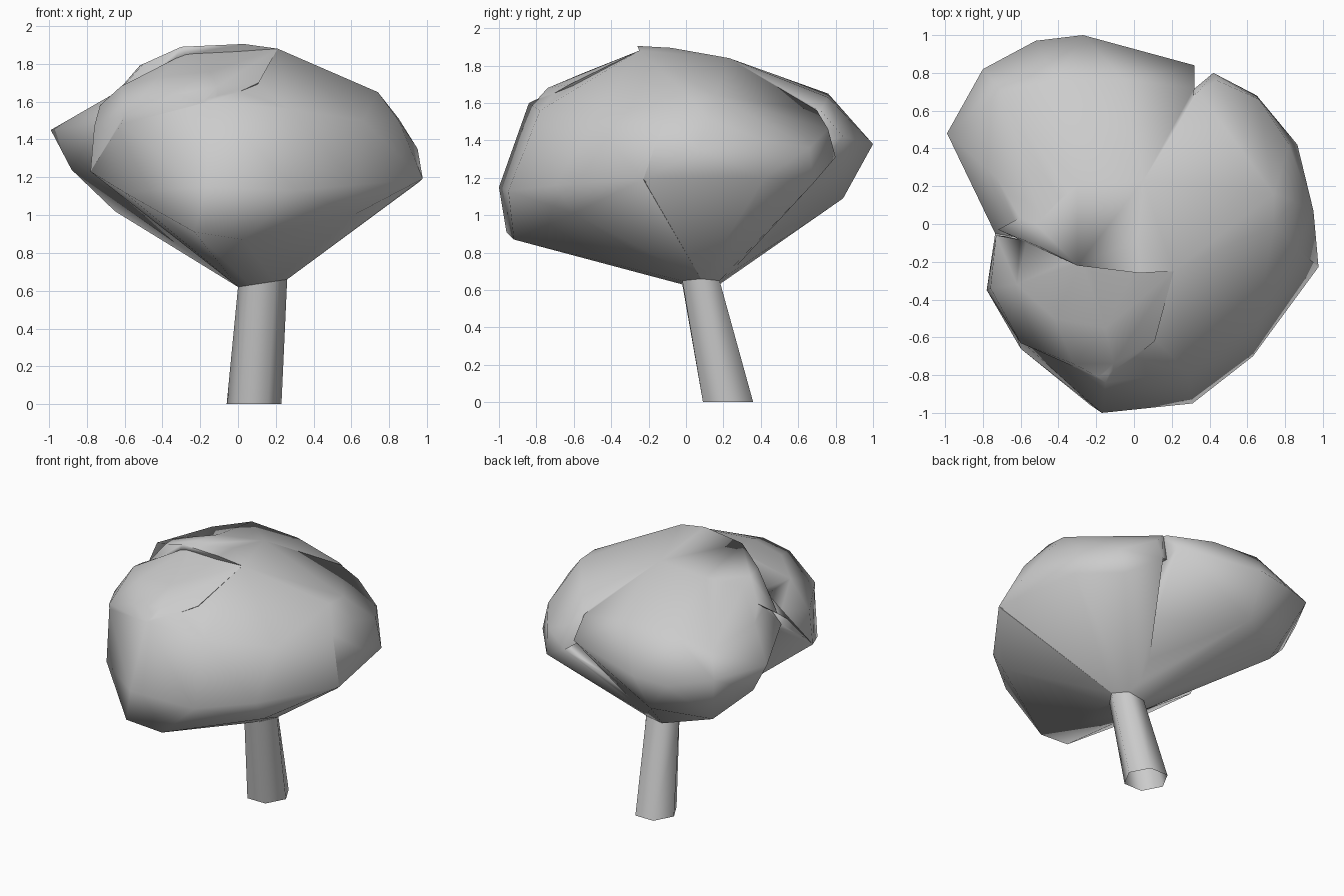
import bpy, bmesh
from math import cos, sin, pi, radians

if "Cube" in bpy.data.objects:
    bpy.data.objects.remove(bpy.data.objects["Cube"])


def make_object(bm, name):
    bmesh.ops.recalc_face_normals(bm, faces=bm.faces)
    me = bpy.data.meshes.new(name)
    bm.to_mesh(me)
    bm.free()
    ob = bpy.data.objects.new(name, me)
    bpy.context.collection.objects.link(ob)
    return ob


def activate(ob):
    bpy.ops.object.select_all(action='DESELECT')
    ob.select_set(True)
    bpy.context.view_layer.objects.active = ob


def ring(cx, cy, z, rx, ry, tilt=0.0, n=6):
    return [(cx + rx * cos(2 * pi * i / n), cy + ry * sin(2 * pi * i / n),
             z + tilt * cos(2 * pi * i / n)) for i in range(n)]


def lobe(name, pts):
    """Low-poly foliage clump: convex hull of its corner points."""
    bm = bmesh.new()
    for p in pts:
        bm.verts.new(p)
    res = bmesh.ops.convex_hull(bm, input=bm.verts)
    junk = {g for g in res["geom_interior"] + res["geom_unused"]
            if isinstance(g, bmesh.types.BMVert)}
    bmesh.ops.delete(bm, geom=list(junk), context='VERTS')
    return make_object(bm, name)


# Leaning six-sided trunk, open at both ends
collar = ring(0.13, 0.08, 0.64, 0.13, 0.115, 0.02)
bm = bmesh.new()
low = [bm.verts.new(p) for p in ring(0.085, 0.225, 0, 0.145, 0.155)]
top = [bm.verts.new(p) for p in collar]
for i in range(6):
    j = (i + 1) % 6
    bm.faces.new((low[i], low[j], top[j], top[i]))
trunk = make_object(bm, "trunk")
activate(trunk)
bpy.ops.object.shade_smooth_by_angle(angle=radians(80))

# Shared crown top, overhanging right rim and right shoulder of the foliage
crown = [(0.21, -0.25, 1.88), (-0.25, -0.15, 1.87), (0.05, 0.23, 1.84), (-0.3, 0.2, 1.80)]
rim = [(0.98, -0.225, 1.19), (0.94, -0.11, 1.25), (0.92, 0.07, 1.24), (0.865, 0.42, 1.20),
       (0.65, 0.68, 1.17), (0.42, 0.80, 1.31)]
shoulder = [(0.66, -0.50, 1.50), (0.74, 0.0, 1.65), (0.85, -0.12, 1.50)]

# Large front clump, tapering down to the trunk
foliage = lobe("foliage", collar + crown + shoulder + [
    (0.98, -0.23, 1.19), (0.63, -0.70, 1.16), (0.63, -0.60, 1.01), (0.03, -0.92, 0.87),
    (-0.23, -0.96, 0.91), (-0.17, -1.0, 1.15), (0.31, -0.95, 1.13), (-0.60, -0.66, 1.12),
    (-0.78, -0.35, 1.23), (-0.735, -0.05, 1.48), (-0.62, -0.60, 1.48), (-0.15, -0.84, 1.60),
    (0.28, -0.78, 1.56)])

parts = [
    # Large back left clump
    lobe("back_foliage", collar + crown + [
        (-0.99, 0.48, 1.45), (-0.80, 0.82, 1.42), (-0.52, 0.97, 1.36), (-0.27, 1.0, 1.38),
        (0.32, 0.84, 1.42), (-0.88, 0.48, 1.24), (-0.65, 0.62, 1.02), (-0.30, 0.84, 1.09),
        (-0.25, 0.25, 0.82), (-0.735, -0.04, 1.48), (-0.73, 0.25, 1.60), (-0.70, 0.70, 1.56),
        (-0.42, 0.76, 1.65), (-0.05, 0.76, 1.63), (0.32, 0.72, 1.56)]),
    # Concave underside running from the trunk up to the rim
    lobe("inner_foliage", collar + rim),
    # Right back clump, blended into the crown
    lobe("right_foliage", crown + rim + shoulder + [
        (0.95, 0.07, 1.35), (0.85, 0.12, 1.51), (0.74, 0.16, 1.64), (0.82, 0.42, 1.40),
        (0.66, 0.66, 1.36), (0.44, 0.76, 1.46), (0.34, 0.70, 1.56)]),
    # Small clumps on the upper left
    lobe("left_tuft", crown[:2] + [
        (-0.76, -0.34, 1.47), (-0.73, -0.06, 1.58), (-0.60, -0.63, 1.53), (-0.32, -0.74, 1.64),
        (-0.11, -0.74, 1.68), (0.11, -0.62, 1.70), (-0.62, -0.32, 1.68), (-0.42, -0.50, 1.73),
        (-0.15, -0.55, 1.76), (-0.78, -0.35, 1.24), (-0.15, -0.83, 1.58), (-0.1, -0.1, 1.4)]),
    lobe("top_tuft", crown + [
        (-0.52, 0.0, 1.79), (-0.50, -0.12, 1.80), (-0.30, -0.22, 1.89), (-0.72, -0.03, 1.56),
        (0.03, -0.26, 1.905), (0.02, -0.08, 1.895), (-0.2, -0.1, 1.6)]),
]

# Fuse the clumps into one skin
activate(foliage)
for p in parts:
    mod = foliage.modifiers.new("fuse", 'BOOLEAN')
    mod.operation, mod.solver, mod.object = 'UNION', 'EXACT', p
    bpy.ops.object.modifier_apply(modifier=mod.name)
    bpy.data.objects.remove(p)

# Clean up, open the hole over the trunk, and smooth
bm = bmesh.new()
bm.from_mesh(foliage.data)
bmesh.ops.remove_doubles(bm, verts=bm.verts, dist=0.012)
hidden = [f for f in bm.faces if max(v.co.z for v in f.verts) < 0.67]
bmesh.ops.delete(bm, geom=hidden, context='FACES')
bm.to_mesh(foliage.data)
bm.free()
activate(foliage)
bpy.ops.object.shade_smooth_by_angle(angle=radians(80))
